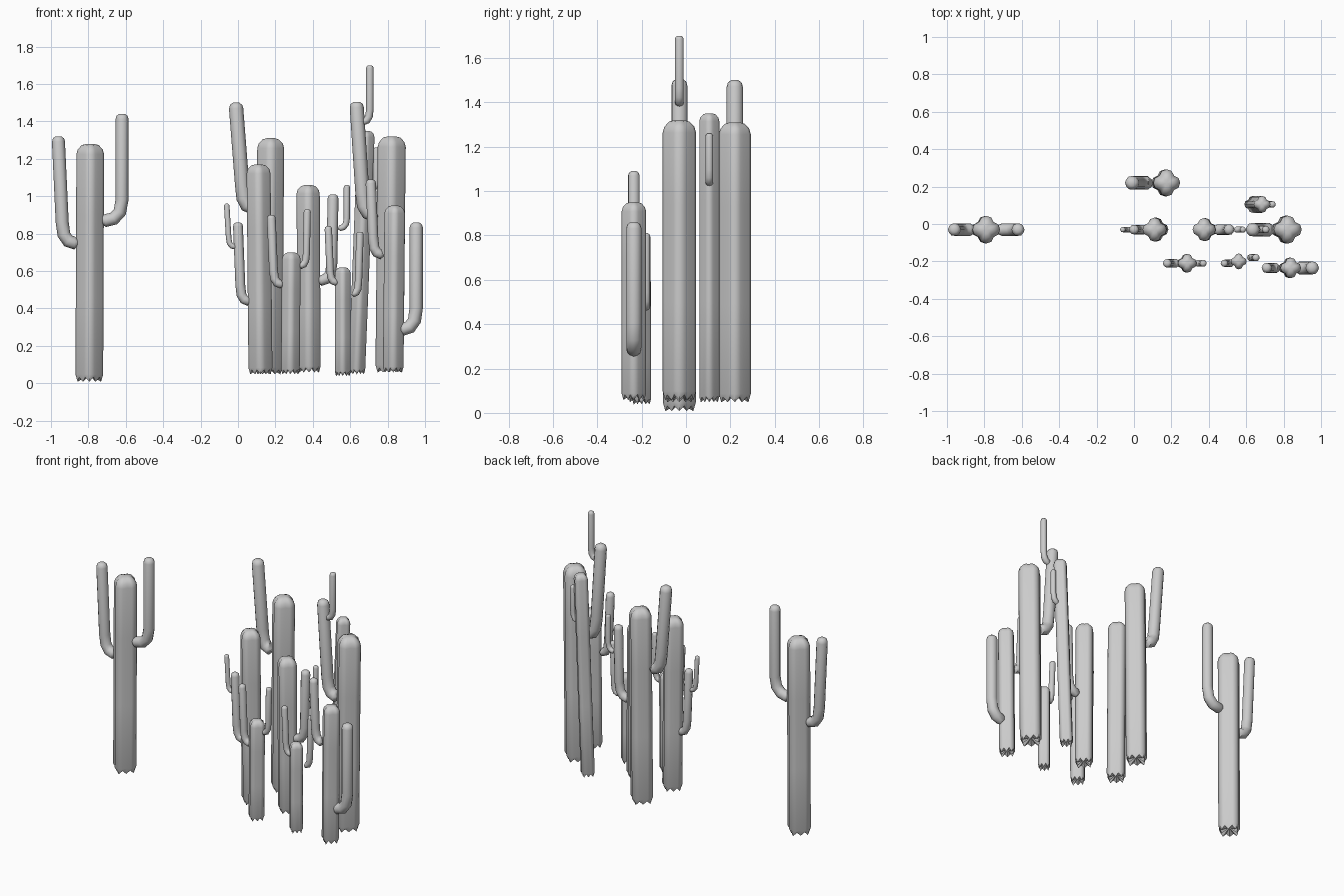
import bpy, bmesh, math
from mathutils import Vector

cube = bpy.data.objects.get("Cube")
if cube:
    bpy.data.objects.remove(cube)

grey = bpy.data.materials.new("stone grey")
grey.use_nodes = True
grey.diffuse_color = (0.6, 0.6, 0.6, 1)
grey.node_tree.nodes["Principled BSDF"].inputs["Base Color"].default_value = grey.diffuse_color


def make_tube(name, path, y, ribs, scallop=0.0):
    """Skin rings along a path of (x, z, radius) points in the plane at y."""
    bm = bmesh.new()
    points = [Vector((x, y, z)) for x, z, radius in path]
    rings = []
    side = Vector((0, 1, 0))
    count = len(ribs)
    for i, point in enumerate(points):
        tangent = (points[min(i + 1, len(points) - 1)] - points[max(i - 1, 0)]).normalized()
        across = side.cross(tangent)
        ring = []
        for k, rib in enumerate(ribs):
            angle = math.tau * k / count
            radius = path[i][2] * rib
            position = point + (across * math.cos(angle) + side * math.sin(angle)) * radius
            if i == 0:
                position.z -= scallop * math.cos(8 * angle)
            ring.append(bm.verts.new(position))
        rings.append(ring)
    for lower, upper in zip(rings, rings[1:]):
        for k in range(count):
            n = (k + 1) % count
            bm.faces.new((lower[k], lower[n], upper[n], upper[k]))
    # Close both ends, the base slightly hollow
    hub = bm.verts.new(points[0] + (points[1] - points[0]).normalized() * scallop * 2)
    tip = bm.verts.new(points[-1])
    for k in range(count):
        n = (k + 1) % count
        bm.faces.new((rings[0][n], rings[0][k], hub))
        bm.faces.new((rings[-1][k], rings[-1][n], tip))
    bmesh.ops.recalc_face_normals(bm, faces=bm.faces)
    mesh = bpy.data.meshes.new(name)
    bm.to_mesh(mesh)
    bm.free()
    mesh.materials.append(grey)
    obj = bpy.data.objects.new(name, mesh)
    bpy.context.collection.objects.link(obj)
    bpy.ops.object.select_all(action='DESELECT')
    obj.select_set(True)
    bpy.context.view_layer.objects.active = obj
    bpy.ops.object.shade_smooth_by_angle(angle=math.radians(50))


class Cactus:
    """Four-lobed column with a domed crown, to which arms can be added."""

    def __init__(self, name, y, radius, foot_x, foot_z, top_x, top_z):
        self.name, self.y, self.radius = name, y, radius
        foot, top = Vector((foot_x, foot_z)), Vector((top_x, top_z))
        path = [(foot_x, foot_z + 0.01, radius * 0.85),
                (foot_x, foot_z + radius / 2, radius)]
        path += [(*foot.lerp(top, t), radius) for t in (0.35, 0.7)]
        for drop, width in ((0.75, 1), (0.4, 0.9), (0.1, 0.62), (0, 0.3)):
            path.append((top_x, top_z - radius * drop, radius * width))
        make_tube(name + "_trunk", path, y, [1, 0.95, 0.76, 0.95] * 4, 0.012)

    def arm(self, part, joint_x, joint_z, tip_x, tip_z, size=0.47, lean=0.25, shift=0):
        """Round arm that leaves the joint sideways and bends up to the tip."""
        r = self.radius * size
        elbow_x = tip_x + (joint_x - tip_x) * lean
        reach = elbow_x - joint_x
        path = [(joint_x - reach * 0.4, joint_z + r * 0.2, r * 0.6),
                (joint_x - reach * 0.1, joint_z, r),
                (joint_x + reach * 0.45, joint_z + r * 0.3, r),
                (joint_x + reach * 0.85, joint_z + r * 1.3, r),
                (elbow_x, joint_z + r * 3.2, r)]
        for drop, width in ((0.8, 1), (0.3, 0.85), (0, 0.45)):
            path.append((tip_x, tip_z - r * drop, r * width))
        make_tube(self.name + "_" + part, path, self.y + shift, [1, 0.96] * 6)


# Cactus standing apart
plant = Cactus("lone_cactus", -0.03, 0.074, -0.795, 0.01, -0.79, 1.28)
plant.arm("right_arm", -0.88, 0.75, -0.96, 1.32)
plant.arm("left_arm", -0.7, 0.87, -0.62, 1.44, lean=0)

# Middle row, with small shoots on the arms
plant = Cactus("row_right_cactus", -0.03, 0.064, 0.12, 0.05, 0.11, 1.17)
plant.arm("right_arm", 0.05, 0.44, 0, 0.86, size=0.41)
plant.arm("shoot", -0.02, 0.73, -0.06, 0.96, size=0.23)

plant = Cactus("row_middle_cactus", -0.03, 0.062, 0.38, 0.06, 0.375, 1.06)
plant.arm("left_arm", 0.45, 0.55, 0.508, 1.01, lean=0.1)
plant.arm("shoot", 0.55, 0.83, 0.582, 1.06, size=0.27, lean=0)

plant = Cactus("row_left_cactus", -0.03, 0.075, 0.81, 0.06, 0.822, 1.32)
plant.arm("right_arm", 0.72, 0.9, 0.635, 1.505, size=0.5, lean=0.35)
plant.arm("shoot", 0.675, 1.4, 0.705, 1.7, size=0.27, lean=0)

# Back pair
plant = Cactus("back_cactus", 0.22, 0.072, 0.165, 0.05, 0.175, 1.31)
plant.arm("right_arm", 0.07, 0.94, -0.01, 1.5, size=0.53, lean=0.4)

plant = Cactus("leaning_cactus", 0.105, 0.045, 0.635, 0.05, 0.685, 1.35)
plant.arm("left_arm", 0.715, 1.04, 0.74, 1.26, size=0.4, lean=0)

# Small front row
plant = Cactus("front_right_cactus", -0.21, 0.05, 0.28, 0.05, 0.285, 0.7)
plant.arm("right_arm", 0.225, 0.53, 0.178, 0.9)
plant.arm("left_arm", 0.34, 0.63, 0.37, 0.93, size=0.38, lean=0.15)

plant = Cactus("front_middle_cactus", -0.2, 0.042, 0.56, 0.04, 0.56, 0.62)
plant.arm("right_arm", 0.52, 0.54, 0.483, 0.84, shift=-0.01)
plant.arm("left_arm", 0.62, 0.48, 0.652, 0.81, shift=0.02)

plant = Cactus("front_left_cactus", -0.235, 0.055, 0.83, 0.06, 0.838, 0.95)
plant.arm("right_arm", 0.76, 0.69, 0.71, 1.09, size=0.5)
plant.arm("left_arm", 0.89, 0.29, 0.953, 0.86, size=0.65, lean=0)
